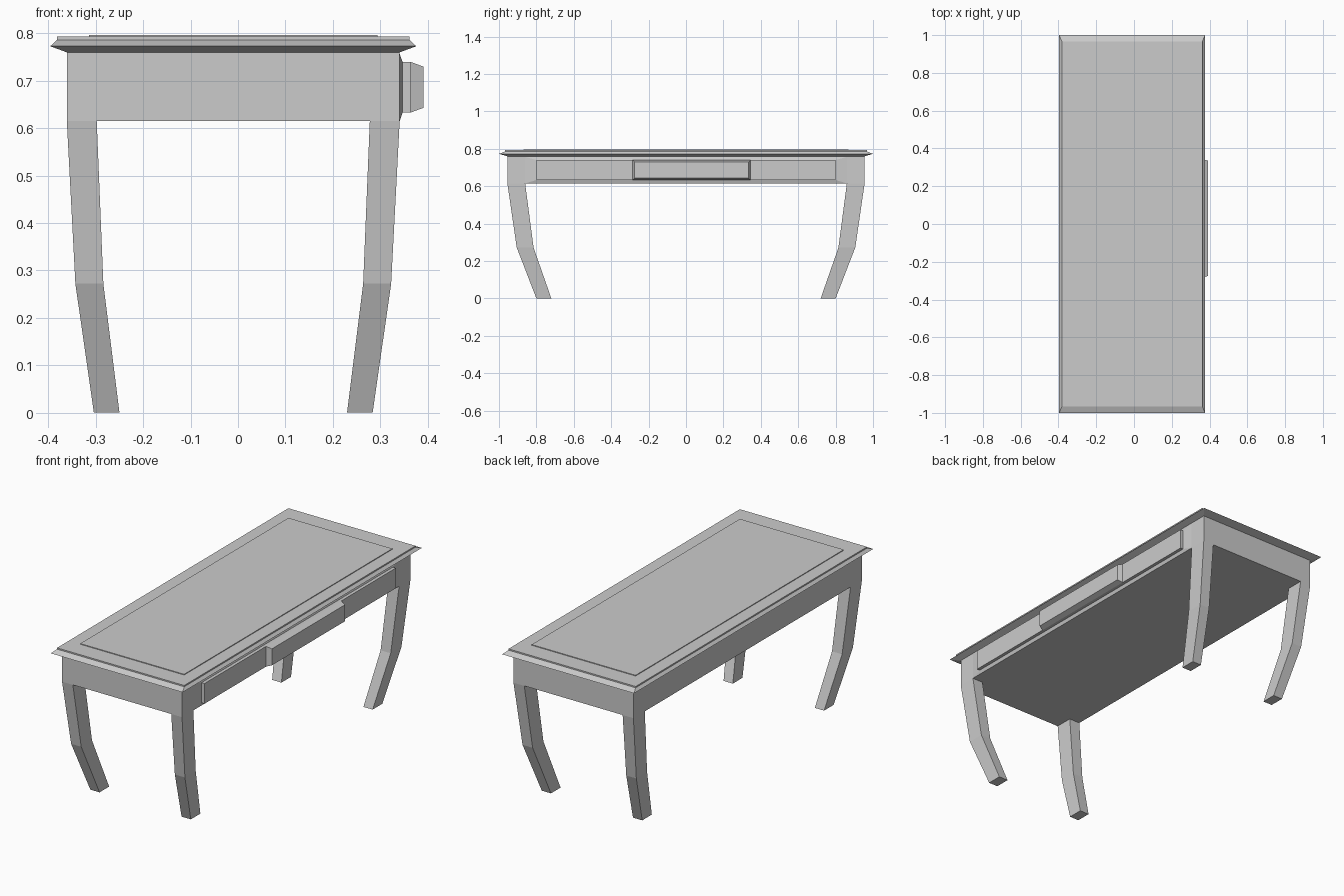
import bpy
import bmesh

cube = bpy.data.objects.get("Cube")
if cube:
    bpy.data.objects.remove(cube, do_unlink=True)

gray = bpy.data.materials.new("plain gray")
gray.use_nodes = True
color = (0.6, 0.6, 0.6, 1)
gray.diffuse_color = color
gray.node_tree.nodes["Principled BSDF"].inputs["Base Color"].default_value = color

CX = -0.01  # centre line of the table, the drawer sticks out beyond it


def loft(name, rings):
    """Join a stack of four-cornered rings into a closed flat-shaded solid."""
    bm = bmesh.new()
    loops = [[bm.verts.new(p) for p in ring] for ring in rings]
    for a, b in zip(loops, loops[1:]):
        for i in range(4):
            j = (i + 1) % 4
            bm.faces.new((a[i], a[j], b[j], b[i]))
    bm.faces.new(loops[0])
    bm.faces.new(loops[-1])
    bmesh.ops.recalc_face_normals(bm, faces=bm.faces)
    mesh = bpy.data.meshes.new(name)
    bm.to_mesh(mesh)
    bm.free()
    mesh.materials.append(gray)
    obj = bpy.data.objects.new(name, mesh)
    bpy.context.collection.objects.link(obj)
    return obj


def flat_ring(x0, x1, y0, y1, z):
    return [(x0, y0, z), (x1, y0, z), (x1, y1, z), (x0, y1, z)]


def centred_ring(hx, hy, z):
    return flat_ring(CX - hx, CX + hx, -hy, hy, z)


def upright_ring(x, y0, y1, z0, z1):
    return [(x, y0, z0), (x, y1, z0), (x, y1, z1), (x, y0, z1)]


# Solid apron under the top
loft("apron", [centred_ring(0.351, 0.955, 0.615), centred_ring(0.351, 0.955, 0.76)])

# Table top with a flared rim and a stepped slab
loft("table_top", [centred_ring(0.351, 0.955, 0.76), centred_ring(0.386, 1.0, 0.773),
                   centred_ring(0.372, 0.967, 0.786), centred_ring(0.372, 0.967, 0.793)])

# Thin raised panel on the top
loft("top_panel", [centred_ring(0.304, 0.87, 0.79), centred_ring(0.304, 0.87, 0.797)])

# Bevelled frame and long drawer panel on the +x side
loft("drawer_panel", [upright_ring(0.341, -0.86, 0.86, 0.615, 0.757),
                      upright_ring(0.347, -0.8, 0.8, 0.633, 0.74),
                      upright_ring(0.364, -0.8, 0.8, 0.633, 0.74)])

# Tapered middle drawer front
loft("middle_drawer", [upright_ring(0.36, -0.285, 0.345, 0.633, 0.74),
                       upright_ring(0.364, -0.285, 0.345, 0.633, 0.74),
                       upright_ring(0.391, -0.275, 0.335, 0.643, 0.73)])

# Bent legs: inner x, outer x, inner y, outer y, height
LEG = [(0.288, 0.351, 0.86, 0.955, 0.615),
       (0.274, 0.333, 0.815, 0.905, 0.272),
       (0.24, 0.294, 0.72, 0.8, 0.0)]
for sx, x_name in ((-1, "right"), (1, "left")):
    for sy, y_name in ((-1, "front"), (1, "back")):
        loft(f"{y_name}_{x_name}_leg",
             [flat_ring(CX + sx * a, CX + sx * b, sy * c, sy * d, z)
              for a, b, c, d, z in LEG])
